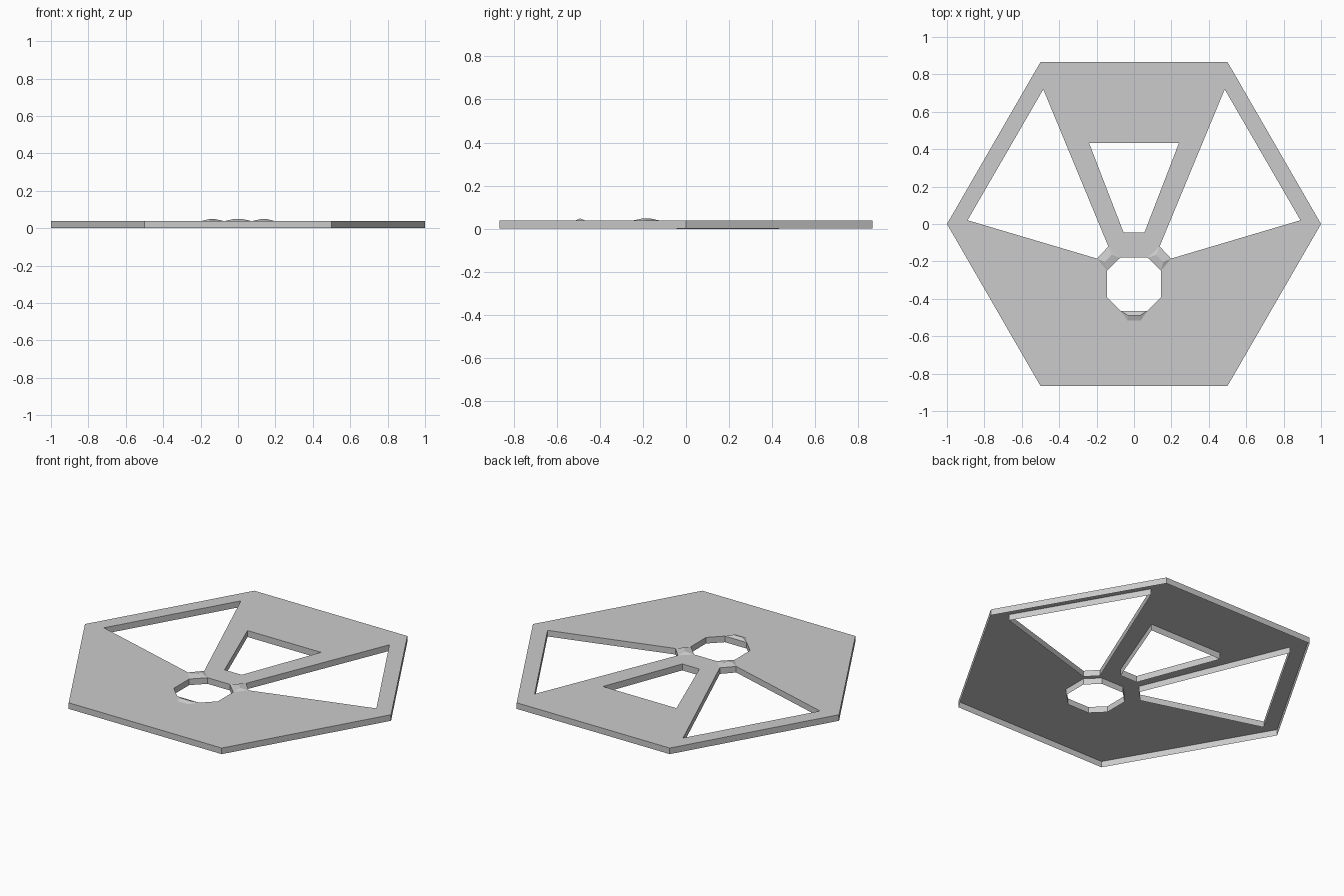
import bpy, bmesh
from math import cos, sin, pi
from mathutils import Vector

if "Cube" in bpy.data.objects:
    bpy.data.objects.remove(bpy.data.objects["Cube"])

T = 0.038   # height of the plate's top
B = 0.002   # lower rim of the walls

def mirror(pts):
    return [(-x, y) for x, y in pts]

# Outlines of the hexagon and its cut-outs
hexagon = [(cos(i * pi / 3), sin(i * pi / 3)) for i in range(6)]
window = [(0.485, 0.72), (0.89, 0.02), (0.198, -0.185), (0.137, -0.12)]
trapezoid = [(-0.24, 0.432), (0.24, 0.432), (0.056, -0.045), (-0.056, -0.045)]
half = [(0.073, -0.18), (0.144, -0.25), (0.144, -0.393), (0.071, -0.465)]
octagon = half + mirror(half)[::-1]

# Plate as a filled and extruded 2D curve
curve = bpy.data.curves.new("hex_plate", 'CURVE')
curve.dimensions = '2D'
curve.fill_mode = 'BOTH'
curve.extrude = (T - B) / 2
for pts in (hexagon, window, mirror(window), trapezoid, octagon):
    s = curve.splines.new('POLY')
    s.points.add(len(pts) - 1)
    for p, (x, y) in zip(s.points, pts):
        p.co = (x, y, 0, 1)
    s.use_cyclic_u = True
plate = bpy.data.objects.new("hex_plate", curve)
bpy.context.collection.objects.link(plate)
plate.location.z = (T + B) / 2
bpy.context.view_layer.objects.active = plate
plate.select_set(True)
bpy.ops.object.convert(target='MESH')
plate = bpy.context.view_layer.objects.active

# Open underside: drop the bottom cap, lower the trapezoid's walls to the ground
bm = bmesh.new()
bm.from_mesh(plate.data)
bmesh.ops.remove_doubles(bm, verts=bm.verts, dist=1e-5)
low = [f for f in bm.faces if all(v.co.z < 0 for v in f.verts)]
bmesh.ops.delete(bm, geom=low, context='FACES')
for v in bm.verts:
    if v.co.z < 0 and any(abs(v.co.x - x) + abs(v.co.y - y) < 1e-3 for x, y in trapezoid):
        v.co.z -= B
for f in bm.faces:
    f.smooth = False
bm.to_mesh(plate.data)
bm.free()

# Low faceted ridge: inner edge a-b, outer edge d-c, raised line between them
def ridge(name, a, b, c, d, h=0.010):
    a, b, c, d = (Vector((x, y, T)) for x, y in (a, b, c, d))
    m0, m1 = (a + d) / 2, (b + c) / 2
    up = Vector((0, 0, h))
    bm = bmesh.new()
    va, vb, vc, vd = (bm.verts.new(p) for p in (a, b, c, d))
    r0 = bm.verts.new(m0.lerp(m1, 0.22) + up)
    r1 = bm.verts.new(m0.lerp(m1, 0.78) + up)
    for f in ((va, vb, r1, r0), (vb, vc, r1), (vc, vd, r0, r1), (vd, va, r0)):
        bm.faces.new(f)
    bm.normal_update()
    if sum(f.normal.z for f in bm.faces) < 0:
        bmesh.ops.reverse_faces(bm, faces=bm.faces)
    me = bpy.data.meshes.new(name)
    bm.to_mesh(me)
    bm.free()
    bpy.context.collection.objects.link(bpy.data.objects.new(name, me))

corner = [half[0], half[1], window[2], window[3]]
ridge("right_ridge", *corner)
ridge("left_ridge", *mirror(corner))
ridge("front_ridge", (-0.071, -0.465), (0.071, -0.465), (0.036, -0.515), (-0.036, -0.515))
